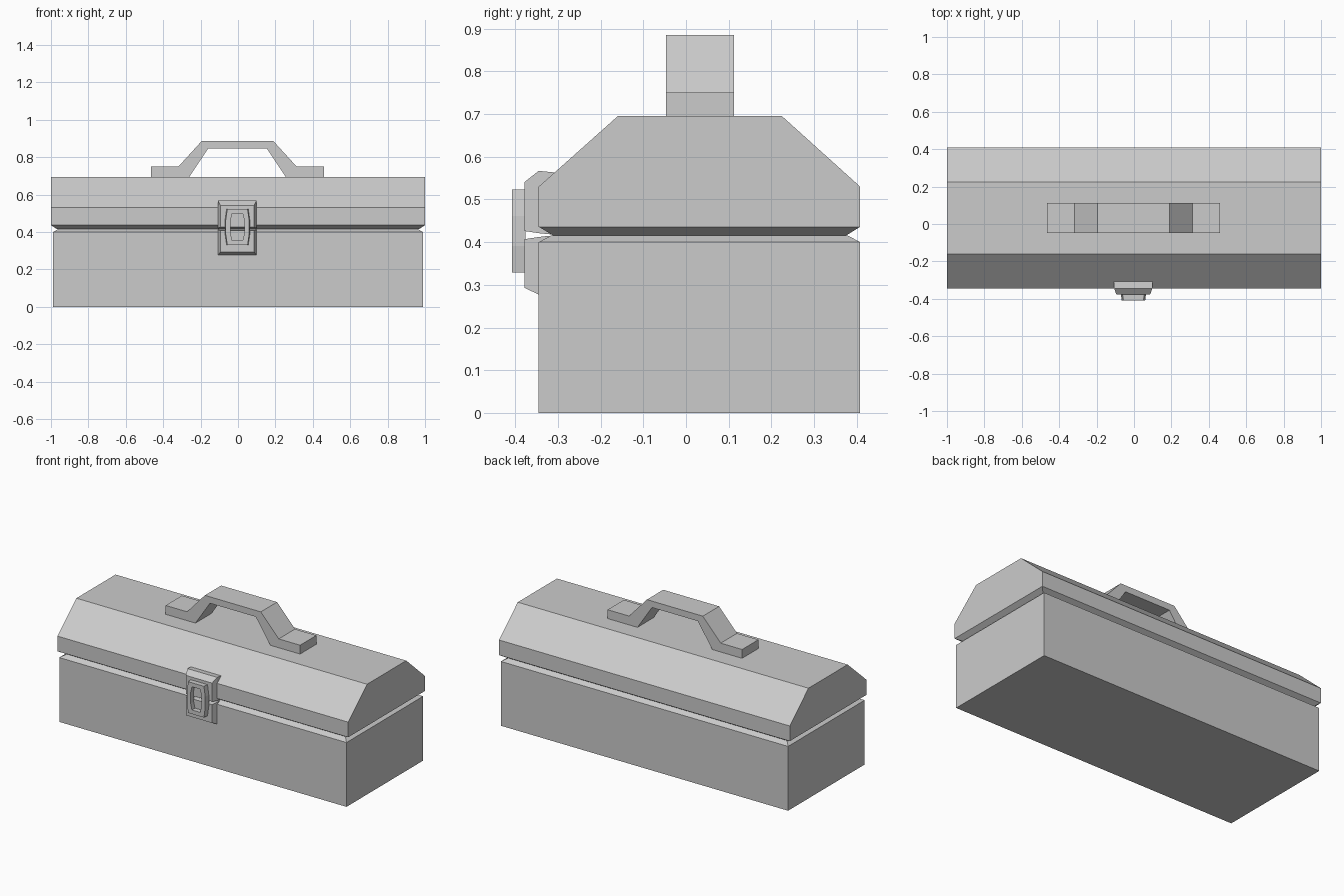
import bpy, bmesh

if "Cube" in bpy.data.objects:
    bpy.data.objects.remove(bpy.data.objects["Cube"])


def loft(name, rings, cyclic=False):
    """Skin a list of matching point rings; cap the ends unless cyclic."""
    bm = bmesh.new()
    loops = [[bm.verts.new(p) for p in ring] for ring in rings]
    pairs = list(zip(loops, loops[1:]))
    if cyclic:
        pairs.append((loops[-1], loops[0]))
    else:
        bm.faces.new(loops[0])
        bm.faces.new(loops[-1])
    n = len(loops[0])
    for a, b in pairs:
        for i in range(n):
            j = (i + 1) % n
            bm.faces.new((a[i], a[j], b[j], b[i]))
    bmesh.ops.recalc_face_normals(bm, faces=bm.faces)
    mesh = bpy.data.meshes.new(name)
    bm.to_mesh(mesh)
    bm.free()
    ob = bpy.data.objects.new(name, mesh)
    bpy.context.collection.objects.link(ob)
    return ob


def flat_ring(z, hx, y0, y1):
    return [(-hx, y0, z), (hx, y0, z), (hx, y1, z), (-hx, y1, z)]


def upright_ring(y, hx, z0, z1, cx=-0.004):
    return [(cx - hx, y, z0), (cx + hx, y, z0), (cx + hx, y, z1), (cx - hx, y, z1)]


def latch_ring(y, mid, end, half_z, bulge=0.035, cx=-0.003, cz=0.426):
    """Eight-sided outline, slightly wider in the middle."""
    pts = [(end, -half_z), (mid, -bulge), (mid, bulge), (end, half_z)]
    pts += [(-x, z) for x, z in reversed(pts)]
    return [(cx + x, y, cz + z) for x, z in pts]


# Box body with a chamfered upper rim
loft("box_body", [flat_ring(0, 0.988, -0.345, 0.408),
                  flat_ring(0.40, 0.988, -0.345, 0.408),
                  flat_ring(0.416, 0.96, -0.315, 0.378)])

# Lid with bevelled underside and sloping front and back
loft("lid", [flat_ring(0.416, 0.97, -0.312, 0.376),
             flat_ring(0.436, 1.0, -0.345, 0.408),
             flat_ring(0.53, 1.0, -0.345, 0.408),
             flat_ring(0.695, 1.0, -0.16, 0.225)])

# Carrying handle
profile = [(-0.465, 0.695), (-0.465, 0.75), (-0.318, 0.75), (-0.195, 0.885),
           (0.19, 0.885), (0.313, 0.75), (0.46, 0.75), (0.46, 0.695),
           (0.255, 0.695), (0.155, 0.845), (-0.16, 0.845), (-0.26, 0.695)]
loft("handle", [[(x, y, z) for x, z in profile] for y in (-0.047, 0.113)])

# Latch plates on lid and body
loft("latch_upper_plate", [upright_ring(-0.305, 0.104, 0.417, 0.563),
                           upright_ring(-0.345, 0.102, 0.421, 0.567),
                           upright_ring(-0.378, 0.09, 0.426, 0.541)])
loft("latch_lower_plate", [upright_ring(-0.32, 0.104, 0.277, 0.415),
                           upright_ring(-0.345, 0.102, 0.277, 0.412),
                           upright_ring(-0.378, 0.09, 0.293, 0.407)])

# Open clasp frame in front of the plates
loft("latch_clasp", [latch_ring(-0.376, 0.067, 0.058, 0.097),
                     latch_ring(-0.408, 0.063, 0.054, 0.097),
                     latch_ring(-0.408, 0.037, 0.028, 0.072),
                     latch_ring(-0.376, 0.037, 0.028, 0.072)], cyclic=True)
